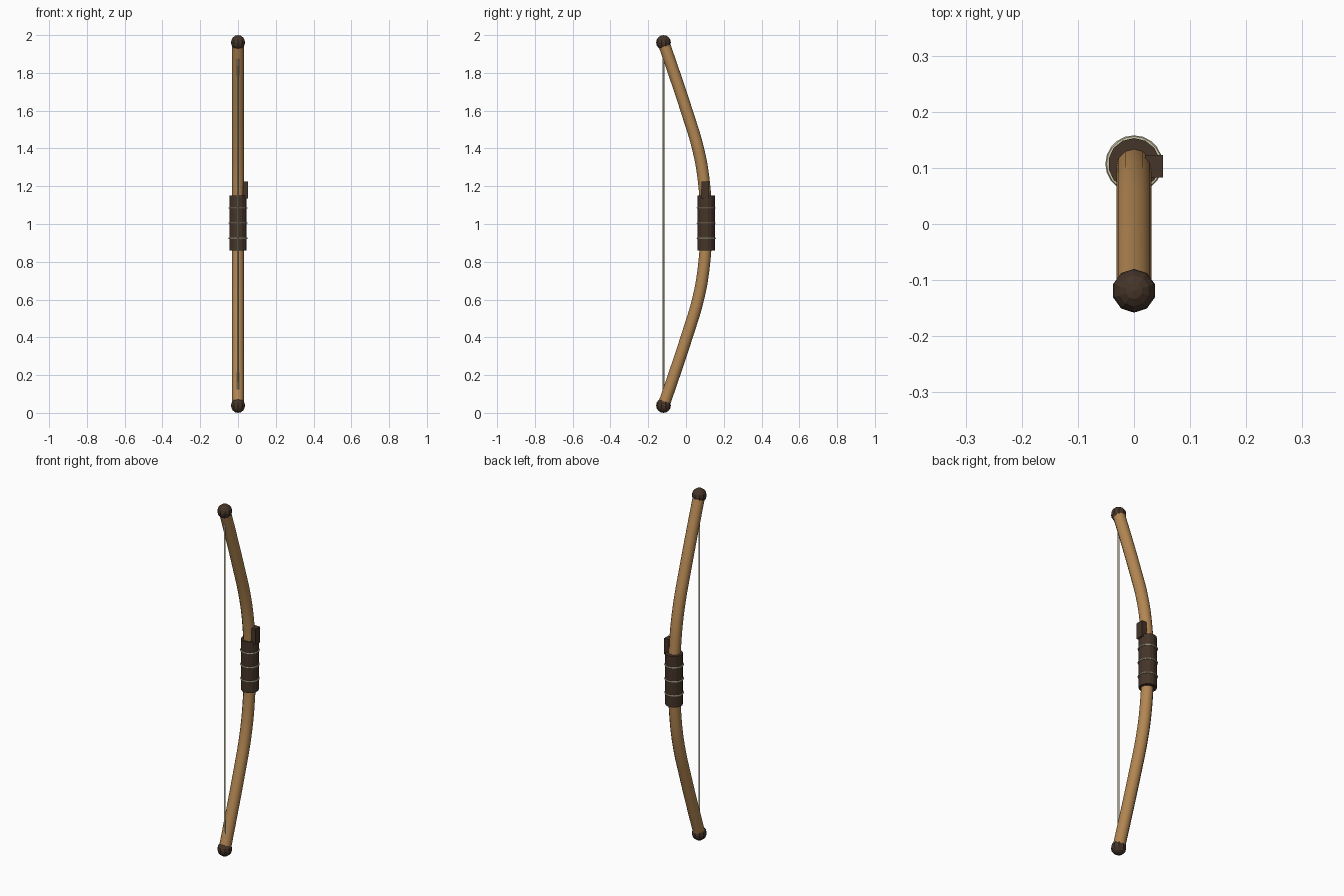
import bpy, math
from mathutils import Vector

if "Cube" in bpy.data.objects:
    bpy.data.objects.remove(bpy.data.objects["Cube"])

def material(name, rgb):
    m = bpy.data.materials.new(name)
    m.diffuse_color = (*rgb, 1)
    m.use_nodes = True
    m.node_tree.nodes["Principled BSDF"].inputs["Base Color"].default_value = m.diffuse_color
    return m

WOOD = material("wood", (0.45, 0.24, 0.085))
LEATHER = material("leather", (0.06, 0.035, 0.022))
CORD = material("cord", (0.58, 0.54, 0.38))

def finish(name, mat, smooth=True):
    o = bpy.context.object
    o.name = name
    o.data.materials.append(mat)
    if smooth:
        bpy.ops.object.shade_smooth_by_angle(angle=math.radians(50))
    return o

GRIP_Y, TIP_Y, TIP_Z = 0.107, -0.119, 0.039

# limb: symmetric swept stave, smoothed through a few profile points (y, z)
half = [(TIP_Y, TIP_Z), (-0.06, 0.21), (0.003, 0.40), (0.066, 0.61), (0.095, 0.78)]
path = half + [(GRIP_Y, 1.0)] + [(y, 2 - z) for y, z in reversed(half)]
cu = bpy.data.curves.new("limb", 'CURVE')
cu.dimensions = '3D'
cu.bevel_depth = 0.0315
cu.bevel_resolution = 4
cu.use_fill_caps = True
cu.resolution_u = 5
s = cu.splines.new('BEZIER')
s.bezier_points.add(len(path) - 1)
for p, (y, z) in zip(s.bezier_points, path):
    p.co = (0, y, z)
    p.handle_left_type = p.handle_right_type = 'AUTO'
limb = bpy.data.objects.new("limb", cu)
bpy.context.collection.objects.link(limb)
bpy.context.view_layer.objects.active = limb
limb.select_set(True)
bpy.ops.object.convert(target='MESH')
finish("limb", WOOD)

# limb tips
for name, z in (("lower_tip", TIP_Z), ("upper_tip", 2 - TIP_Z)):
    bpy.ops.mesh.primitive_uv_sphere_add(segments=10, ring_count=8, radius=TIP_Z,
                                         location=(0, TIP_Y, z))
    finish(name, LEATHER, False)

# grip sleeve with three cord bindings
bpy.ops.mesh.primitive_cylinder_add(vertices=14, radius=0.046, depth=0.29,
                                    location=(0, GRIP_Y, 1.005))
finish("grip", LEATHER, False)
for i in range(3):
    bpy.ops.mesh.primitive_torus_add(major_radius=0.047, minor_radius=0.004,
                                     major_segments=20, minor_segments=6,
                                     location=(0, GRIP_Y, 0.925 + 0.08 * i))
    finish(f"grip_binding_{i + 1}", CORD)

# arrow rest on the right side
bpy.ops.mesh.primitive_cube_add(size=1, location=(0.036, 0.103, 1.18))
bpy.context.object.scale = (0.032, 0.04, 0.09)
finish("arrow_rest", LEATHER, False)

# bowstring
bpy.ops.mesh.primitive_cylinder_add(vertices=8, radius=0.005, depth=1.92,
                                    location=(0, TIP_Y, 1.0))
finish("bowstring", CORD)
